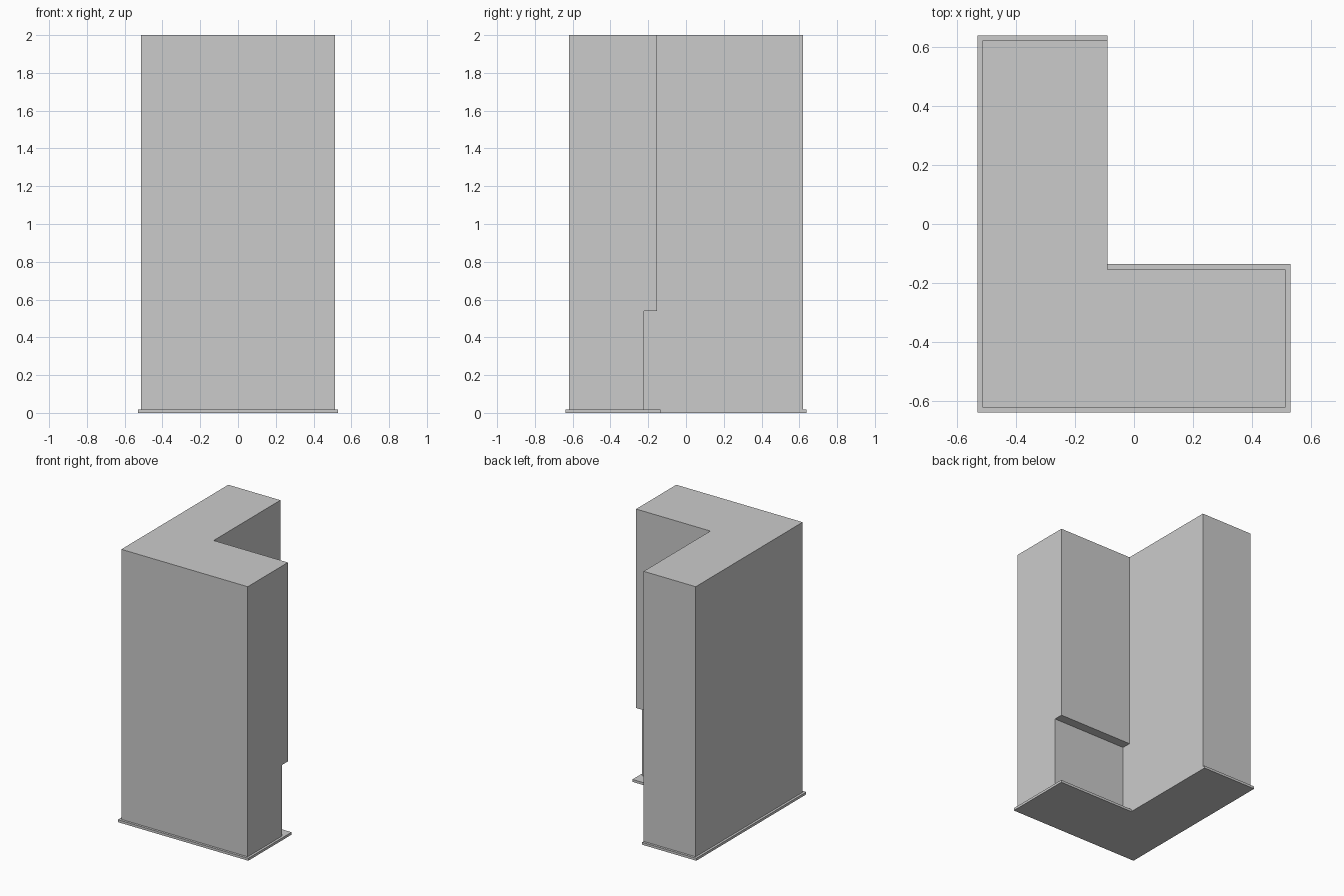
import bpy, bmesh

if "Cube" in bpy.data.objects:
    bpy.data.objects.remove(bpy.data.objects["Cube"])


def prism(name, outline, z0, z1):
    """Extrude a flat outline upward from z0 to z1."""
    bm = bmesh.new()
    face = bm.faces.new([bm.verts.new((x, y, z0)) for x, y in outline])
    top = bmesh.ops.extrude_face_region(bm, geom=[face], use_keep_orig=True)
    for v in top["geom"]:
        if isinstance(v, bmesh.types.BMVert):
            v.co.z = z1
    bmesh.ops.recalc_face_normals(bm, faces=bm.faces[:])
    mesh = bpy.data.meshes.new(name)
    bm.to_mesh(mesh)
    bm.free()
    obj = bpy.data.objects.new(name, mesh)
    bpy.context.collection.objects.link(obj)
    return obj


def l_outline(hx, hy, inner_x, inner_y):
    return [(-hx, -hy), (hx, -hy), (hx, inner_y),
            (inner_x, inner_y), (inner_x, hy), (-hx, hy)]


INNER_X = -0.09
BASE_H = 0.018

# Thin base plate, projecting slightly around the body
prism("base_plate", l_outline(0.53, 0.637, INNER_X, -0.136), 0, BASE_H)

# Tall L-shaped body
body = prism("body", l_outline(0.513, 0.62, INNER_X, -0.154), BASE_H, 2.0)

# Recess along the lower inside face of the short arm
cutter = prism("recess_cutter", [(INNER_X, -0.222), (0.7, -0.222),
                                 (0.7, -0.05), (INNER_X, -0.05)], -0.1, 0.54)
cutter.hide_render = True
cutter.hide_set(True)
cut = body.modifiers.new("recess", 'BOOLEAN')
cut.operation = 'DIFFERENCE'
cut.solver = 'EXACT'
cut.object = cutter
